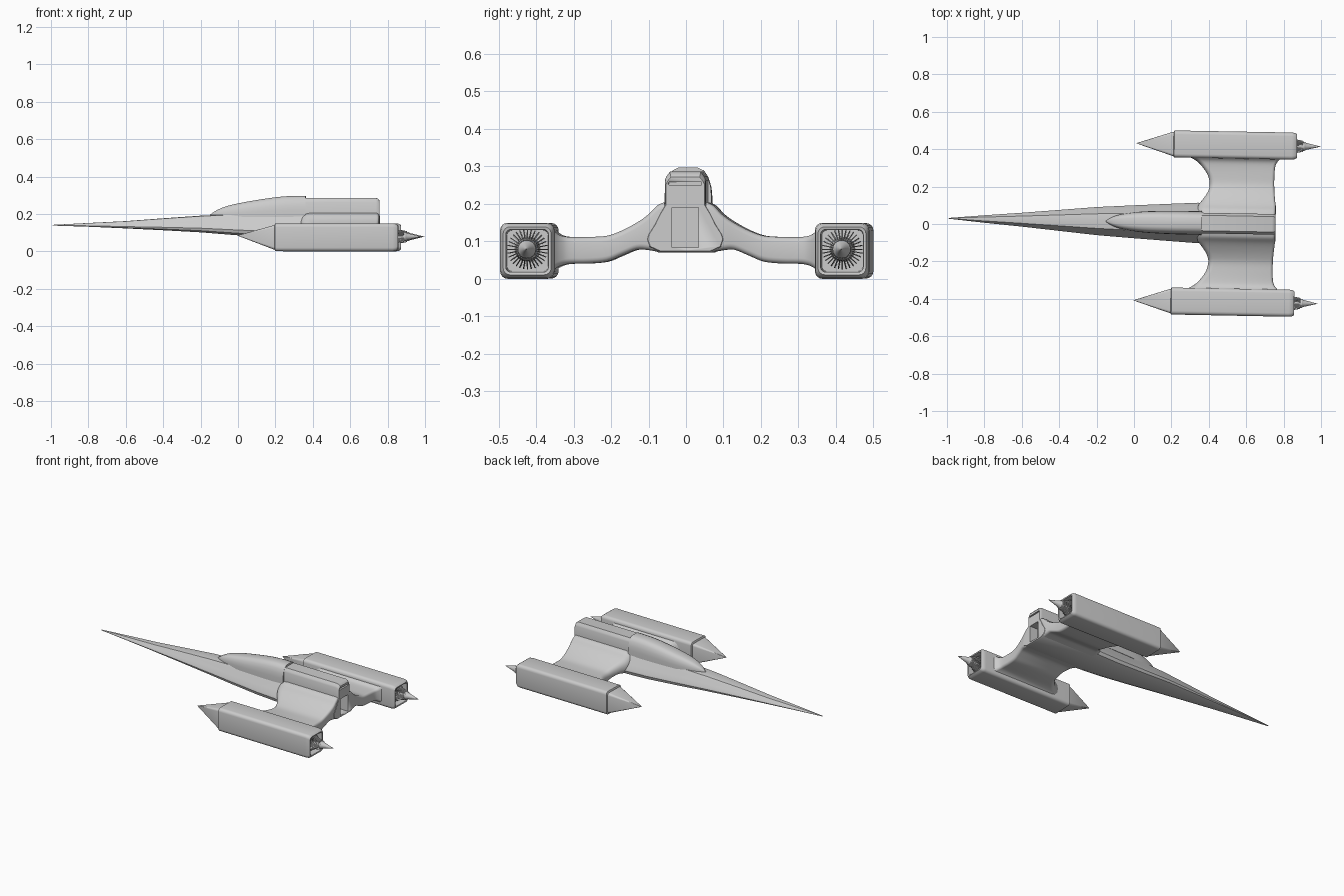
import bpy, bmesh, math
from mathutils import Matrix, Vector

if "Cube" in bpy.data.objects:
    bpy.data.objects.remove(bpy.data.objects["Cube"])

parts = []


def add(name, bm):
    bmesh.ops.recalc_face_normals(bm, faces=bm.faces)
    me = bpy.data.meshes.new(name)
    bm.to_mesh(me)
    bm.free()
    ob = bpy.data.objects.new(name, me)
    bpy.context.collection.objects.link(ob)
    parts.append(ob)
    return ob


def skin(bm, rings):
    vs = [[bm.verts.new(p) for p in r] for r in rings]
    n = len(rings[0])
    for a, b in zip(vs, vs[1:]):
        for i in range(n):
            j = (i + 1) % n
            bm.faces.new((a[i], a[j], b[j], b[i]))
    bm.faces.new(vs[0])
    bm.faces.new(vs[-1])


def loft(name, rings):
    bm = bmesh.new()
    skin(bm, rings)
    return add(name, bm)


def mirrored(half):
    """Close a half outline (top to bottom, u >= 0) across u = 0."""
    return half + [(-u, v) for u, v in reversed(half) if u > 1e-6]


def round_rect(u0, u1, v0, v1, r0, r1, n=5):
    """Rounded rectangle, radius r0 on the u0 side and r1 on the u1 side."""
    pts = []
    for cu, cv, r, a0 in ((u1 - r1, v1 - r1, r1, 0), (u0 + r0, v1 - r0, r0, 90),
                          (u0 + r0, v0 + r0, r0, 180), (u1 - r1, v0 + r1, r1, 270)):
        for k in range(n):
            a = math.radians(a0 + 90 * k / (n - 1))
            pts.append((cu + r * math.cos(a), cv + r * math.sin(a)))
    return pts


def smooth_rows(rows, n=4):
    """Catmull-Rom interpolation through rows of numbers."""
    P = [Vector(r) for r in rows]
    P = [P[0]] + P + [P[-1]]
    out = []
    for i in range(1, len(P) - 2):
        a, b, c, d = P[i - 1:i + 3]
        for k in range(n):
            t = k / n
            out.append(0.5 * (2 * b + (c - a) * t + (2 * a - 5 * b + 4 * c - d) * t * t
                              + (3 * b - a - 3 * c + d) * t ** 3))
    return out + [P[-1]]


def box(name, x0, x1, hw, z0, z1):
    return loft(name, [[(x, -hw, z0), (x, hw, z0), (x, hw, z1), (x, -hw, z1)] for x in (x0, x1)])


# Needle-nosed fuselage: x, half width, top z, bottom z
hull = mirrored([(0, 1), (.3, 1), (.52, .97), (.65, .8), (.8, .56), (.96, .36),
                 (1, .25), (.93, .1), (.65, 0), (0, 0)])
stations = [(-.992, .002, .142, .138), (-.8, .02, .152, .132), (-.6, .037, .162, .123),
            (-.4, .056, .177, .113), (-.2, .075, .191, .102), (0, .088, .2, .086),
            (.2, .1, .202, .073), (.34, .108, .203, .07), (.745, .108, .203, .07),
            (.757, .1, .2, .074)]
fuselage = loft("fuselage", [[(x, u * w, zb + v * (zt - zb)) for u, v in hull]
                             for x, w, zt, zb in stations])

# Canopy: x, half width, top z
arch = [(1, 0), (1, .3), (.96, .55), (.84, .78), (.66, .93), (.4, 1)]
arch = [(-u, v) for u, v in arch] + [(u, v) for u, v in reversed(arch)]
rows = smooth_rows([(-.15, .003, .196), (-.11, .026, .222), (-.05, .043, .245), (.05, .056, .266),
                    (.19, .062, .288), (.28, .063, .296), (.362, .063, .297)])
canopy = loft("canopy", [[(x, u * w, .185 + v * (zt - .185)) for u, v in arch] for x, w, zt in rows])

# Dorsal spine behind the canopy
ridge = [(-1, 0), (-1, .76), (-.93, .86), (-.75, 1), (.75, 1), (.93, .86), (1, .76), (1, 0)]
spine = loft("dorsal_spine", [[(x, u * w, .19 + v * (zt - .19)) for u, v in ridge]
                              for x, w, zt in ((.355, .055, .286), (.738, .055, .286),
                                               (.75, .054, .281), (.757, .051, .272))])

# Gull wings: y, leading x, trailing x, top z, bottom z
wing_rows = smooth_rows([(.055, .33, .755, .205, .073), (.075, .335, .755, .196, .073),
                         (.1, .345, .755, .171, .077), (.13, .368, .752, .15, .078),
                         (.17, .393, .748, .129, .062), (.21, .401, .746, .115, .046),
                         (.26, .388, .746, .112, .041), (.31, .352, .75, .112, .04),
                         (.335, .322, .762, .117, .034), (.352, .29, .778, .13, .024)])
for side, s in (("left", 1), ("right", -1)):
    rings = []
    for y, xl, xt, zt, zb in wing_rows:
        t = zt - zb
        rings.append([(x, s * y, z) for x, z in round_rect(xl, xt, zb, zt, .42 * t, min(.015, .3 * t))])
    loft(side + "_wing", rings)

    # Square engine pod with an open rear nozzle
    Y = .42 * s

    def square(x, h, r, zc=.075, grow=1.0):
        return [(x, Y + u, zc + v) for u, v in round_rect(-h, h, -h * grow, h * grow, r, r)]

    loft(side + "_engine_pod", [square(.204, .066, .018), square(.208, .072, .02, grow=1.03),
                                square(.835, .0725, .02, grow=1.03), square(.852, .0705, .02, grow=1.03),
                                square(.864, .064, .018), square(.862, .057, .014),
                                square(.79, .055, .014)])

    # Pointed intake fairing
    loft(side + "_intake_cone", [square(.215, .064, .014), square(.198, .064, .014),
                                 square(.006, .001, .0003, .085)])

    # Exhaust spike
    def circle(x, r):
        return [(x, Y + r * math.cos(a), .079 + r * math.sin(a))
                for a in (math.tau * k / 24 for k in range(24))]

    loft(side + "_exhaust_spike", [circle(x, r) for x, r in
                                   ((.78, .034), (.85, .03), (.895, .024), (.905, .024), (.912, .019),
                                    (.989, .0005))])

    # Radial exhaust vanes
    bm = bmesh.new()
    side_shape = [(.78, .02), (.78, .054), (.83, .054), (.862, .036), (.897, .029), (.897, .015)]
    for k in range(32):
        a = math.tau * k / 32
        out, tan = (math.cos(a), math.sin(a)), (-math.sin(a), math.cos(a))
        skin(bm, [[(x, Y + r * out[0] + t * tan[0], .079 + r * out[1] + t * tan[1])
                   for x, r in side_shape] for t in (-.0013, .0013)])
    add(side + "_exhaust_vanes", bm)

# Rear bay recess and spine vent slot
bay = box("bay_cutter", .7, .8, .036, .084, .193)
slot = box("slot_cutter", .742, .8, .044, .25, .259)

# Whole craft sits at a slight yaw
yaw = Matrix.Translation((0, .012, 0)) @ Matrix.Rotation(-.0185, 4, 'Z')
for ob in parts:
    ob.data.transform(yaw)
    bpy.ops.object.select_all(action='DESELECT')
    ob.select_set(True)
    bpy.context.view_layer.objects.active = ob
    bpy.ops.object.shade_smooth_by_angle(angle=math.radians(32))

for target, cutter in ((fuselage, bay), (spine, slot)):
    mod = target.modifiers.new("recess", 'BOOLEAN')
    mod.operation = 'DIFFERENCE'
    mod.solver = 'EXACT'
    mod.object = cutter
    cutter.hide_render = True
    cutter.hide_set(True)
